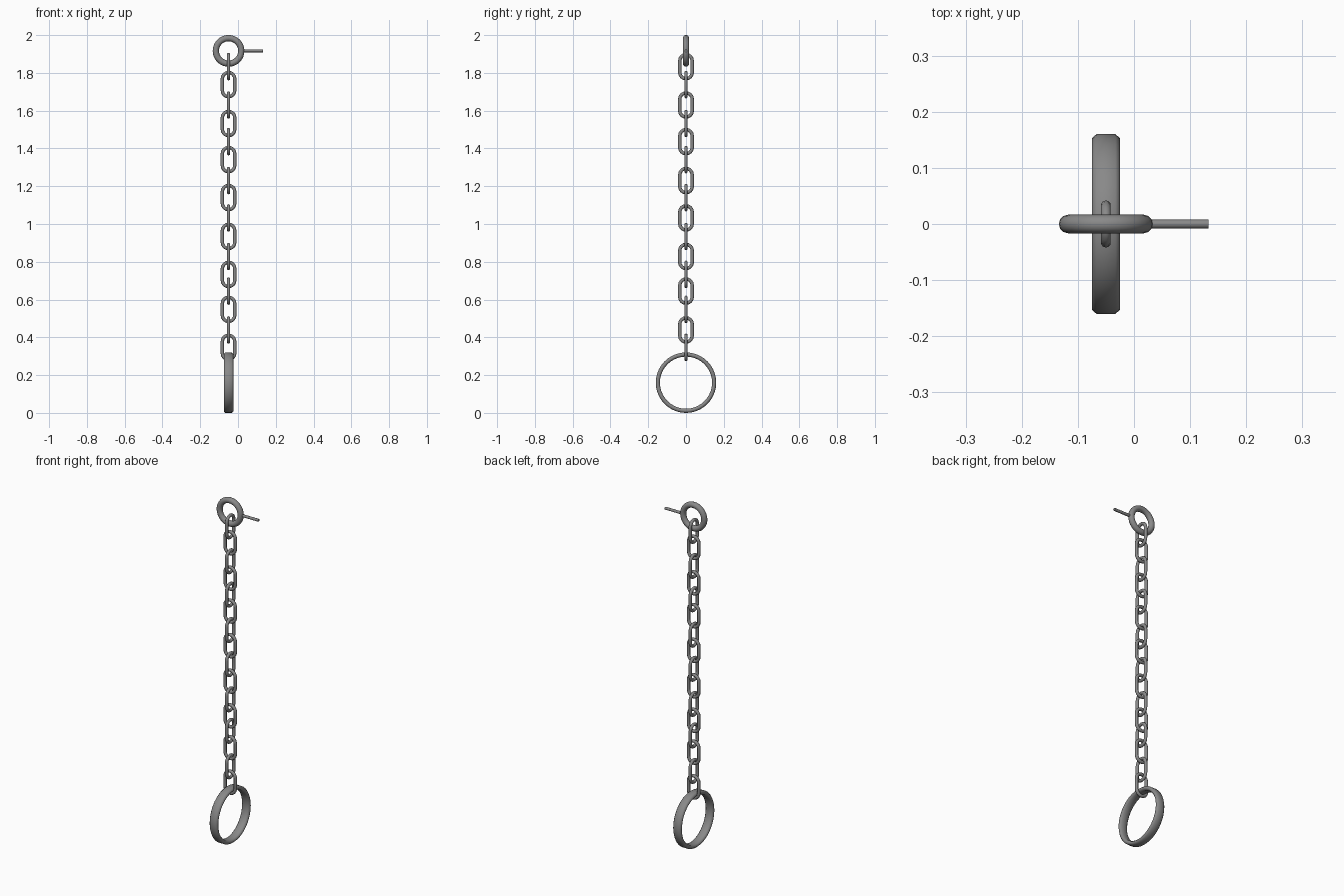
import bpy, bmesh, math
from mathutils import Vector

if "Cube" in bpy.data.objects:
    bpy.data.objects.remove(bpy.data.objects["Cube"])

CX = -0.05  # the chain hangs slightly left of centre

iron = bpy.data.materials.new("iron grey")
iron.diffuse_color = (0.25, 0.25, 0.25, 1)
iron.use_nodes = True
iron.node_tree.nodes["Principled BSDF"].inputs["Base Color"].default_value = iron.diffuse_color


def finish(name, bm, angle=60):
    bmesh.ops.recalc_face_normals(bm, faces=bm.faces)
    me = bpy.data.meshes.new(name)
    bm.to_mesh(me)
    bm.free()
    me.materials.append(iron)
    ob = bpy.data.objects.new(name, me)
    bpy.context.collection.objects.link(ob)
    bpy.ops.object.select_all(action='DESELECT')
    ob.select_set(True)
    bpy.context.view_layer.objects.active = ob
    bpy.ops.object.shade_smooth_by_angle(angle=math.radians(angle))
    return ob


def sweep(name, path, section, place):
    """Closed sweep. path: (u, v, normal angle); section: (outward, sideways);
    place maps (u, side, v) into the model."""
    bm = bmesh.new()
    rings = []
    for u, v, a in path:
        rings.append([bm.verts.new(place(u + o * math.cos(a), s, v + o * math.sin(a)))
                      for o, s in section])
    n, m = len(rings), len(section)
    for i in range(n):
        p, q = rings[i], rings[(i + 1) % n]
        for j in range(m):
            k = (j + 1) % m
            bm.faces.new((p[j], q[j], q[k], p[k]))
    return finish(name, bm)


def circle(r, n):
    return [(r * math.cos(t), r * math.sin(t), t)
            for t in (math.tau * i / n for i in range(n))]


def round_section(r, n):
    return [p[:2] for p in circle(r, n)]


def stadium(r, straight, n=8):
    pts = []
    for off, start in ((straight, 0), (-straight, math.pi)):
        for i in range(n + 1):
            a = start + math.pi * i / n
            pts.append((r * math.cos(a), off + r * math.sin(a), a))
    return pts


def in_xz(z):
    return lambda u, s, v: Vector((CX + u, s, z + v))


def in_yz(z):
    return lambda u, s, v: Vector((CX + s, u, z + v))


# wall ring at the top
sweep("wall_ring", circle(0.0675, 32), round_section(0.0165, 12), in_xz(1.9165))

# wall pin sticking out sideways
bm = bmesh.new()
bmesh.ops.create_cone(bm, cap_ends=True, segments=8, radius1=0.008, radius2=0.008, depth=0.11)
for v in bm.verts:
    x, y, z = v.co
    v.co = (0.078 + z, x, 1.9165 + y)
finish("wall_pin", bm)

# chain links, alternating direction, slightly uneven spacing
link_heights = [1.833, 1.738, 1.63, 1.532, 1.436, 1.341, 1.23, 1.14,
                1.032, 0.934, 0.828, 0.733, 0.645, 0.548, 0.439, 0.347]
for i, z in enumerate(link_heights):
    place = in_xz(z) if i % 2 else in_yz(z)
    sweep(f"chain_link_{i + 1}", stadium(0.033, 0.031), round_section(0.009, 10), place)

# shackle band at the bottom, flat with chamfered edges
band = [(0.011, 0.017), (0.004, 0.025), (-0.004, 0.025), (-0.011, 0.017),
        (-0.011, -0.017), (-0.004, -0.025), (0.004, -0.025), (0.011, -0.017)]
sweep("shackle", circle(0.149, 40), band, in_yz(0.16))
